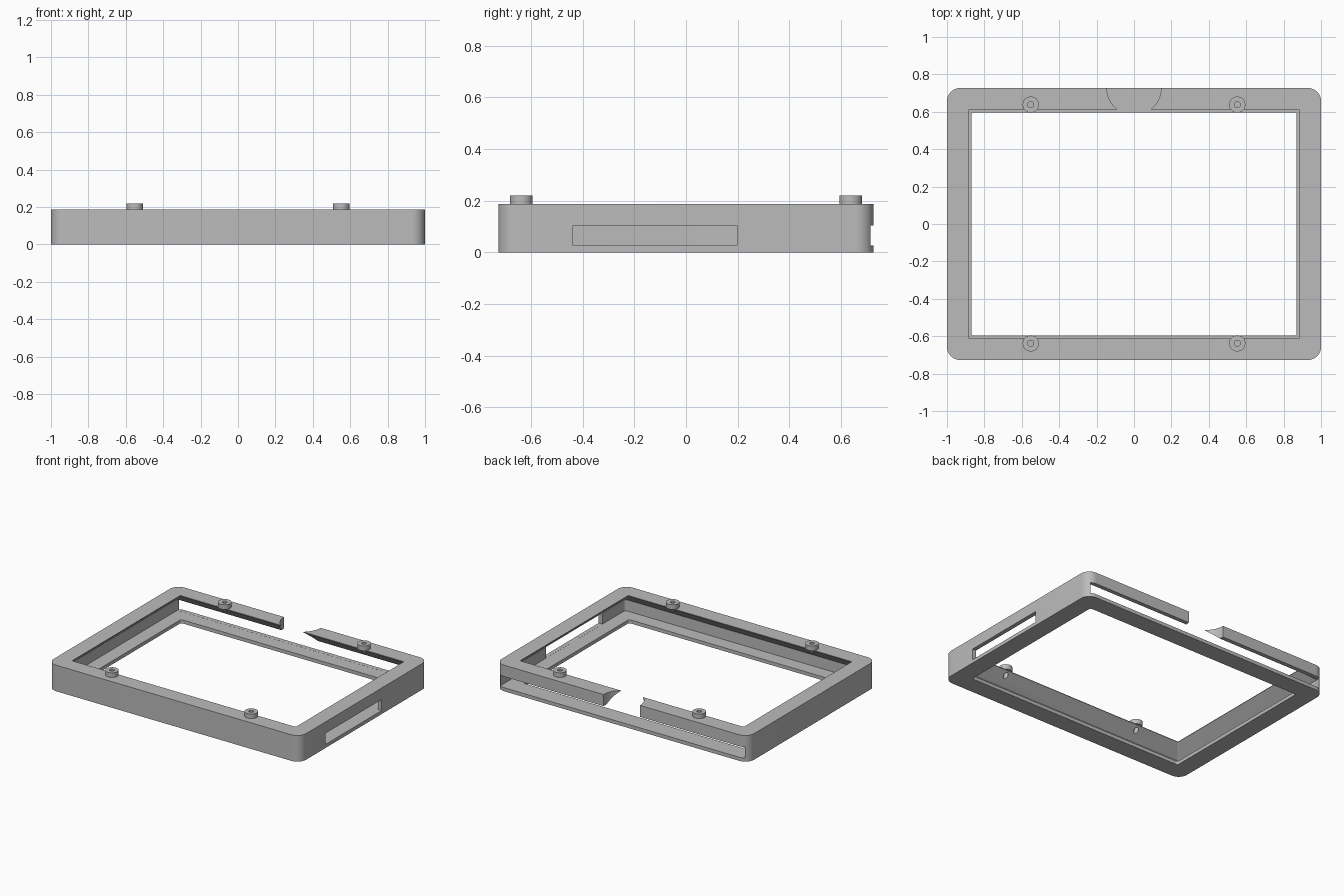
import bpy, bmesh
from math import sin, cos, pi, radians
from mathutils import Matrix

if "Cube" in bpy.data.objects:
    bpy.data.objects.remove(bpy.data.objects["Cube"], do_unlink=True)

grey = bpy.data.materials.new("plain grey plastic")
grey.use_nodes = True
colour = (0.5, 0.5, 0.5, 1)
grey.diffuse_color = colour
grey.node_tree.nodes["Principled BSDF"].inputs["Base Color"].default_value = colour

HALF_X, HALF_Y, TOP = 1.0, 0.727, 0.187
WALL, FLOOR, SLOPE_Z = 0.03, 0.025, 0.105
BOSS_X, BOSS_Y = 0.552, 0.638


def finish(bm, name):
    bmesh.ops.recalc_face_normals(bm, faces=bm.faces)
    mesh = bpy.data.meshes.new(name)
    bm.to_mesh(mesh)
    bm.free()
    mesh.materials.append(grey)
    obj = bpy.data.objects.new(name, mesh)
    bpy.context.collection.objects.link(obj)
    return obj


def rounded_loop(bm, hx, hy, r, z, steps=10):
    """Rounded rectangle of vertices at height z."""
    verts = []
    for i, (sx, sy) in enumerate(((1, 1), (-1, 1), (-1, -1), (1, -1))):
        for k in range(steps + 1):
            a = (i + k / steps) * pi / 2
            verts.append(bm.verts.new((sx * (hx - r) + r * cos(a),
                                       sy * (hy - r) + r * sin(a), z)))
    return verts


def box(name, x0, x1, y0, y1, z0, z1):
    bm = bmesh.new()
    bmesh.ops.create_cube(bm, size=1)
    for v in bm.verts:
        v.co = ((x0 + x1) / 2 + v.co.x * (x1 - x0),
                (y0 + y1) / 2 + v.co.y * (y1 - y0),
                (z0 + z1) / 2 + v.co.z * (z1 - z0))
    return finish(bm, name)


def cylinder(name, x, y, r, z0, z1, sides=48):
    bm = bmesh.new()
    bmesh.ops.create_cone(bm, cap_ends=True, segments=sides, radius1=r, radius2=r,
                          depth=z1 - z0,
                          matrix=Matrix.Translation((x, y, (z0 + z1) / 2)))
    return finish(bm, name)


def combine(target, tool, operation):
    mod = target.modifiers.new(operation.lower(), "BOOLEAN")
    mod.operation, mod.solver, mod.object = operation, "EXACT", tool
    bpy.context.view_layer.objects.active = target
    bpy.ops.object.modifier_apply(modifier=mod.name)
    bpy.data.objects.remove(tool, do_unlink=True)


# Hollow frame: outer wall, top lip with a sloped underside, bottom flange
cav_x, cav_y = HALF_X - WALL, HALF_Y - WALL
sections = [
    (HALF_X, HALF_Y, 0.07, 0),
    (HALF_X, HALF_Y, 0.07, TOP),
    (0.886, 0.612, 0.008, TOP),
    (0.886, 0.612, 0.008, TOP - 0.004),
    (cav_x, cav_y, 0.02, SLOPE_Z),
    (cav_x, cav_y, 0.02, FLOOR),
    (0.87, 0.597, 0.014, FLOOR),
    (0.87, 0.597, 0.014, 0),
]
bm = bmesh.new()
loops = [rounded_loop(bm, *s) for s in sections]
for a, b in zip(loops, loops[1:] + loops[:1]):
    n = len(a)
    for i in range(n):
        j = (i + 1) % n
        bm.faces.new((a[i], a[j], b[j], b[i]))
frame = finish(bm, "frame")

# Long slot in the back wall, short slot in the left wall
low, high = FLOOR + 0.0005, SLOPE_Z - 0.0005
combine(frame, box("back_slot", -0.968, 0.968, 0.65, 0.8, low, high), "DIFFERENCE")
combine(frame, box("side_slot", 0.93, 1.1, -0.438, 0.198, low, high), "DIFFERENCE")

# Round notch through the back of the lip
combine(frame, cylinder("notch", 0, HALF_Y, 0.145, low, 0.3, 64), "DIFFERENCE")

# Four raised bosses, drilled through the lip
for sx in (-1, 1):
    for sy in (-1, 1):
        x, y = sx * BOSS_X, sy * BOSS_Y
        combine(frame, cylinder("boss", x, y, 0.0435, TOP - 0.002, 0.22), "UNION")
        combine(frame, cylinder("hole", x, y, 0.016, 0.1, 0.3, 24), "DIFFERENCE")

bpy.ops.object.select_all(action="DESELECT")
frame.select_set(True)
bpy.context.view_layer.objects.active = frame
bpy.ops.object.shade_smooth_by_angle(angle=radians(30))
